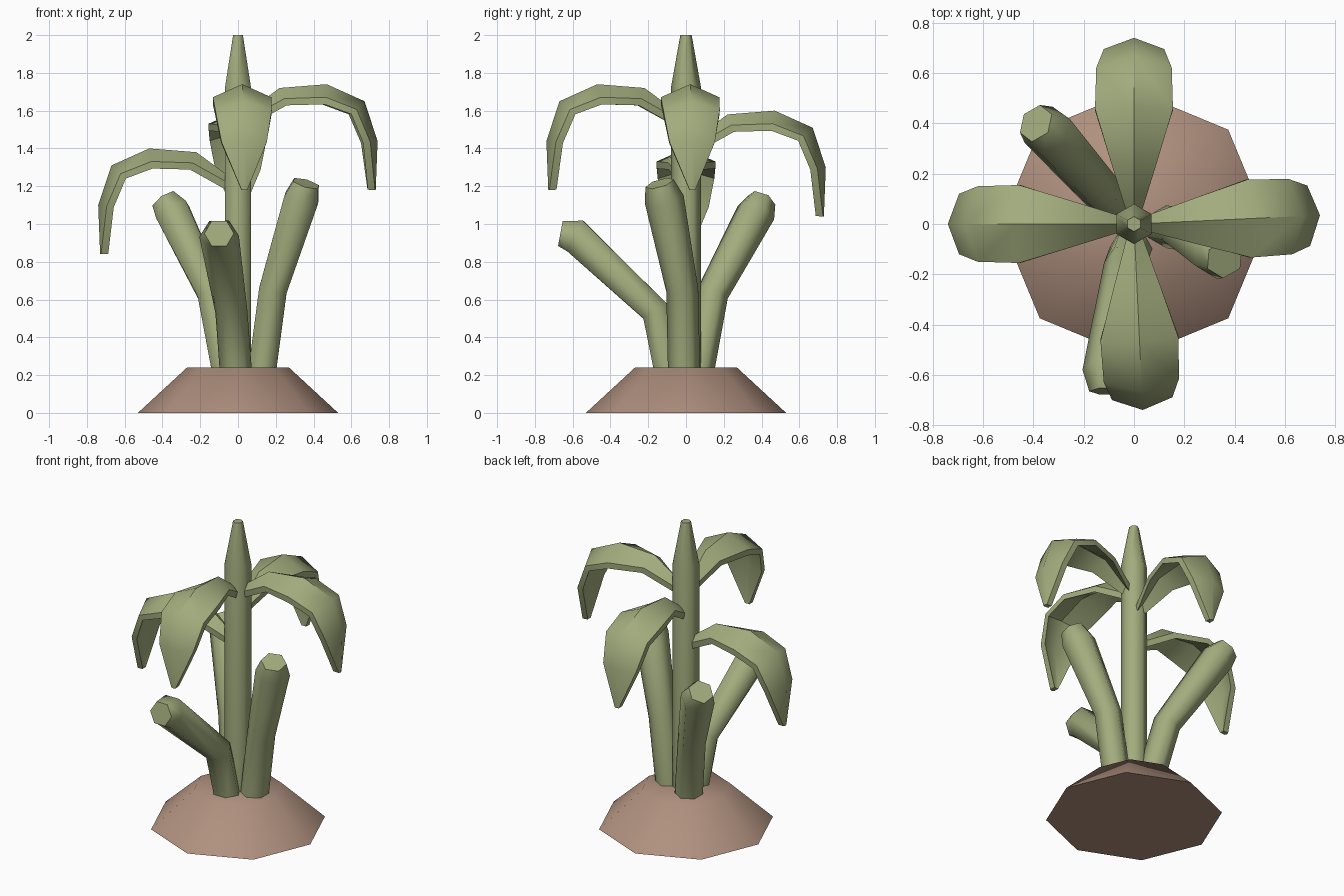
import bpy, bmesh, math
from mathutils import Vector, Matrix

cube = bpy.data.objects.get("Cube")
if cube:
    bpy.data.objects.remove(cube, do_unlink=True)


def material(name, rgb):
    m = bpy.data.materials.new(name)
    m.use_nodes = True
    m.diffuse_color = (*rgb, 1)
    bsdf = next(n for n in m.node_tree.nodes if n.type == 'BSDF_PRINCIPLED')
    bsdf.inputs["Base Color"].default_value = (*rgb, 1)
    bsdf.inputs["Roughness"].default_value = 0.9
    return m


GREEN = material("leaf green", (0.36, 0.41, 0.205))
SOIL = material("soil brown", (0.43, 0.28, 0.21))


def loft(name, rings, mat, smooth_angle):
    """Skin a list of equal-sized point rings and cap both ends."""
    bm = bmesh.new()
    loops = [[bm.verts.new(p) for p in ring] for ring in rings]
    n = len(loops[0])
    for a, b in zip(loops, loops[1:]):
        for i in range(n):
            j = (i + 1) % n
            bm.faces.new((a[i], a[j], b[j], b[i]))
    bm.faces.new(loops[0][::-1])
    bm.faces.new(loops[-1])
    bmesh.ops.recalc_face_normals(bm, faces=bm.faces)
    mesh = bpy.data.meshes.new(name)
    bm.to_mesh(mesh)
    bm.free()
    mesh.materials.append(mat)
    ob = bpy.data.objects.new(name, mesh)
    bpy.context.collection.objects.link(ob)
    bpy.ops.object.select_all(action='DESELECT')
    ob.select_set(True)
    bpy.context.view_layer.objects.active = ob
    bpy.ops.object.shade_smooth_by_angle(angle=math.radians(smooth_angle))
    return ob


def tangents(pts):
    last = len(pts) - 1
    return [((pts[min(i + 1, last)] - pts[i]).normalized()
             + (pts[i] - pts[max(i - 1, 0)]).normalized()).normalized()
            for i in range(last + 1)]


def tube(name, path, radii, mat, sides=6, ref=(0, 1, 0), smooth_angle=62):
    """Faceted tube along a path, with a radius at every point."""
    pts = [Vector(p) for p in path]
    rings = []
    for p, d, r in zip(pts, tangents(pts), radii):
        u = Vector(ref)
        u = (u - d * u.dot(d)).normalized()
        v = d.cross(u)
        angles = [math.tau * k / sides for k in range(sides)]
        rings.append([p + r * (u * math.cos(a) + v * math.sin(a)) for a in angles])
    return loft(name, rings, mat, smooth_angle)


# Soil mound
tube("soil_mound", [(0, 0, 0), (0, 0, 0.24)], [0.53, 0.27], SOIL, sides=8)

# Main stem with its pointed bud
tube("main_stem", [(0, 0, 0.2), (0, 0, 1.72), (0, 0, 2)], [0.08, 0.08, 0.03], GREEN)

# Cut stalks: base, bend, shoulder and cut end
STALK_RADII = [0.085, 0.085, 0.105, 0.078]
tube("front_stalk", [(-0.01, -0.09, 0.2), (-0.035, -0.16, 0.535),
                     (-0.1, -0.585, 0.935), (-0.1, -0.665, 0.95)],
     STALK_RADII, GREEN, ref=(1, 0, 0))
tube("left_stalk", [(0.125, -0.01, 0.2), (0.185, -0.02, 0.65),
                    (0.335, -0.115, 1.13), (0.36, -0.14, 1.215)], STALK_RADII, GREEN)
tube("back_stalk", [(-0.06, 0.06, 0.2), (-0.14, 0.14, 0.63),
                    (-0.345, 0.37, 1.06), (-0.39, 0.4, 1.125)], STALK_RADII, GREEN)

# Arching leaf profile: ridge distance, ridge height, half width, edge drop
LEAF = [(0.03, -0.16, 0.03, 0.03), (0.22, -0.02, 0.09, 0.06),
        (0.47, 0, 0.155, 0.07), (0.67, -0.09, 0.15, 0.065),
        (0.74, -0.30, 0.12, 0.045), (0.73, -0.56, 0.015, 0.005)]
THICKNESS = 0.038


def leaf(name, angle, top):
    ridge = [Vector((x, 0, top + z)) for x, z, _, _ in LEAF]
    turn = Matrix.Rotation(math.radians(angle), 3, 'Z')
    rings = []
    for p, d, (_, _, w, drop) in zip(ridge, tangents(ridge), LEAF):
        down = Vector((d.z, 0, -d.x))
        side = Vector((0, w, 0))
        edge, under = p + down * drop, down * THICKNESS
        ring = [p, edge + side, edge + side + under,
                p + under, edge - side + under, edge - side]
        rings.append([turn @ q for q in ring])
    return loft(name, rings, GREEN, 45)


leaf("left_leaf", 2.7, 1.74)
leaf("front_leaf", -87.3, 1.74)
leaf("back_leaf", 90, 1.6)
leaf("right_leaf", 180, 1.4)
